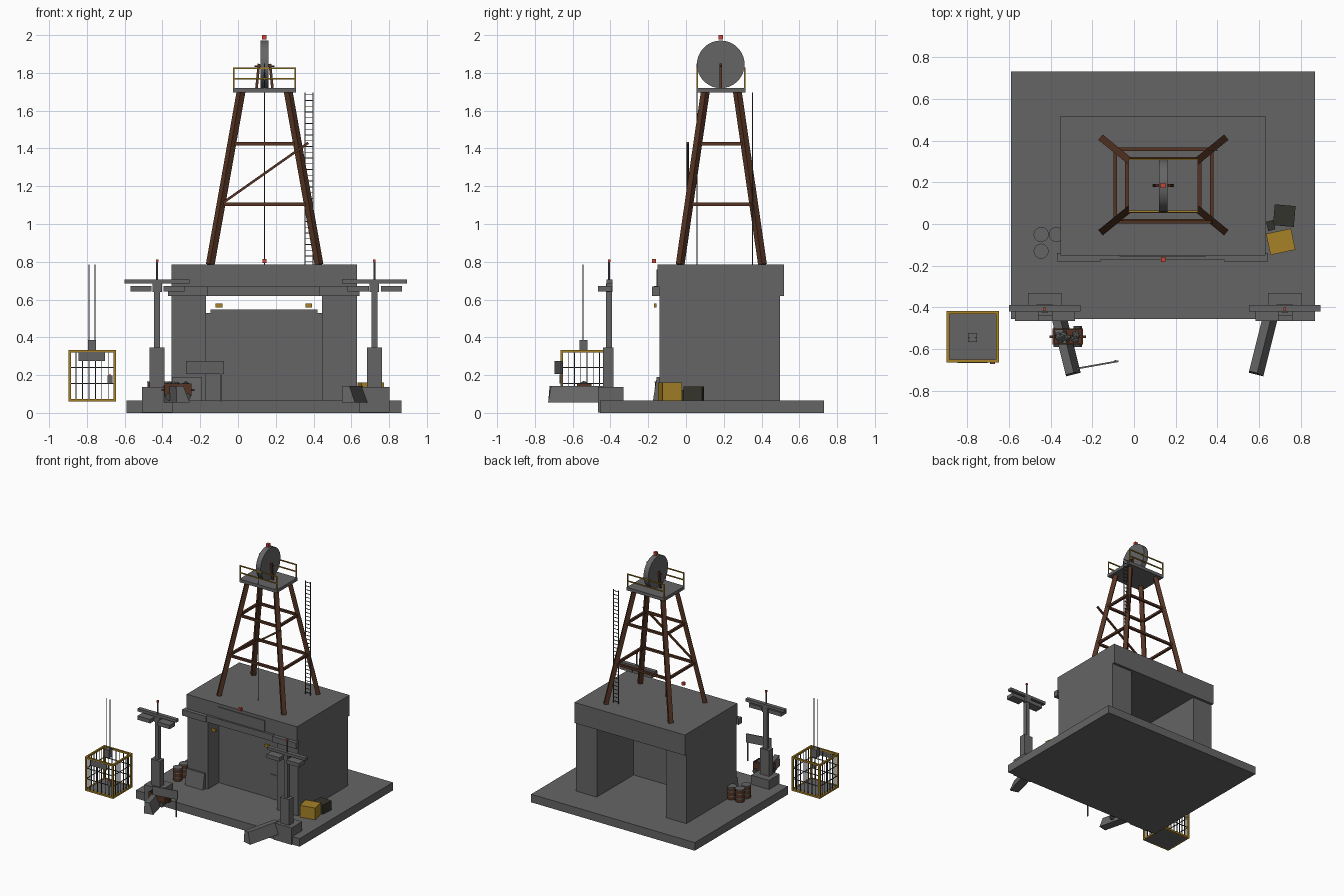
import bpy, bmesh, random
from math import radians
from mathutils import Matrix, Vector

old = bpy.data.objects.get("Cube")
if old:
    bpy.data.objects.remove(old, do_unlink=True)
random.seed(4)


def material(name, *rgb):
    m = bpy.data.materials.new(name)
    m.use_nodes = True
    m.diffuse_color = (*rgb, 1)
    m.node_tree.nodes["Principled BSDF"].inputs["Base Color"].default_value = (*rgb, 1)
    return m


CONCRETE = material("concrete grey", .13, .13, .13)
RUST = material("rust brown", .09, .034, .017)
YELLOW = material("safety yellow", .38, .22, .02)
RED = material("signal red", .6, .06, .04)
DARK = material("dark olive", .034, .034, .025)
STEEL = material("dark steel", .06, .06, .06)


class Part:
    """Collects primitives into one named mesh."""
    def __init__(self, name, mat):
        self.name, self.mat, self.bm = name, mat, bmesh.new()

    def box(self, x0, x1, y0, y1, z0, z1, turn=0):
        c = Vector((x0 + x1, y0 + y1, z0 + z1)) / 2
        m = (Matrix.Translation(c) @ Matrix.Rotation(radians(turn), 4, 'Z')
             @ Matrix.Diagonal((x1 - x0, y1 - y0, z1 - z0, 1)))
        return bmesh.ops.create_cube(self.bm, size=1, matrix=m)["verts"]

    def beam(self, a, b, w):
        a, b = Vector(a), Vector(b)
        d = b - a
        m = (Matrix.Translation((a + b) / 2) @ d.to_track_quat('Z', 'Y').to_matrix().to_4x4()
             @ Matrix.Diagonal((w, w, d.length, 1)))
        bmesh.ops.create_cube(self.bm, size=1, matrix=m)

    def rod(self, a, b, r, sides=8):
        a, b = Vector(a), Vector(b)
        d = b - a
        m = Matrix.Translation((a + b) / 2) @ d.to_track_quat('Z', 'Y').to_matrix().to_4x4()
        bmesh.ops.create_cone(self.bm, cap_ends=True, segments=sides, radius1=r,
                              radius2=r, depth=d.length, matrix=m)

    def done(self, smooth=False):
        me = bpy.data.meshes.new(self.name)
        self.bm.to_mesh(me)
        self.bm.free()
        me.materials.append(self.mat)
        ob = bpy.data.objects.new(self.name, me)
        bpy.context.collection.objects.link(ob)
        if smooth:
            bpy.ops.object.select_all(action='DESELECT')
            ob.select_set(True)
            bpy.context.view_layer.objects.active = ob
            bpy.ops.object.shade_smooth_by_angle(angle=radians(40))


B = .002  # footing level, just inside the ground slab

# Ground slab and building
p = Part("ground_slab", CONCRETE)
p.box(-.59, .866, -.454, .731, 0, .065)
p.done()
p = Part("building_walls", CONCRETE)
p.box(-.352, -.17, -.14, .498, B, .63)
p.box(.445, .63, -.14, .498, B, .63)
p.done()
p = Part("gate", CONCRETE)
p.box(-.172, .447, .0, .03, B, .53)
p.box(-.145, .42, .0, .03, .53, .548)
p.box(.29, .38, -.006, .0, B, .26)
p.done()
p = Part("roof_block", CONCRETE)
p.box(-.352, .63, -.15, .518, .62, .785)
p.done()
p = Part("lintel", CONCRETE)
p.box(-.07, .345, -.156, -.14, .672, .76)
p.box(-.16, .43, -.17, -.14, .62, .672)
for a, b in ((-.37, -.16), (.43, .642)):
    p.box(a, b, -.18, -.14, .62, .668)
p.done()
p = Part("console", CONCRETE)
for q in p.box(-.35, -.19, -.185, -.1, B, .19):
    if q.co.z > .1 and q.co.y < -.15:
        q.co.y += .03
p.done()
p = Part("gate_lamps", YELLOW)
for x in (-.1, .375):
    p.box(x - .018, x + .018, -.17, -.155, .558, .58)
p.done()


# Tower: tapering legs, ring braces and one diagonal
def leg(sx, sy, z):
    t = (z - .785) / (1.7 - .785)
    return Vector((.141 + sx * (.288 - .163 * t), .187 + sy * (.218 - .133 * t), z))


corners = ((-1, -1), (1, -1), (1, 1), (-1, 1))
p = Part("tower_legs", RUST)
for c in corners:
    p.beam(leg(*c, .785), leg(*c, 1.7), .033)
p.done()
p = Part("tower_braces", RUST)
for z in (1.105, 1.425):
    for i in range(4):
        p.beam(leg(*corners[i], z), leg(*corners[i - 1], z), .018)
p.beam((-.08, .01, 1.112), (.372, .01, 1.43), .013)
p.done()

# Platform and its two guard rails
p = Part("tower_platform", CONCRETE)
p.box(-.027, .307, .055, .315, 1.695, 1.72)
p.done()
p = Part("platform_rails", YELLOW)
for y in (.06, .31):
    for x in (-.023, .303):
        p.beam((x, y, 1.72), (x, y, 1.828), .008)
    for z in (1.77, 1.825):
        p.beam((-.027, y, z), (.307, y, z), .008)
p.done()

# Winding wheel, supports, cable, ladder
p = Part("winding_wheel", CONCRETE)
p.rod((.119, .184, 1.845), (.161, .184, 1.845), .126, 40)
p.done(True)
p = Part("wheel_supports", RUST)
for s in (-1, 1):
    p.beam((.14 + s * .042, .184, 1.72), (.14 + s * .029, .184, 1.848), .014)
p.rod((.088, .184, 1.835), (.192, .184, 1.835), .005)
p.done()
p = Part("hoist_cable", STEEL)
p.rod((.14, .058, .785), (.14, .058, 1.85), .002, 6)
p.done()
p = Part("ladder", STEEL)
for x in (.354, .398):
    p.beam((x, .353, .785), (x, .353, 1.695), .005)
for i in range(30):
    z = .8 + i * .0305
    p.beam((.354, .353, z), (.398, .353, z), .004)
p.done()

# Light pylons, each with an angled buttress sloped along one side
for side, x, s in (("right", -.428, 1), ("left", .722, -1)):
    p = Part(side + "_pylon", CONCRETE)
    p.box(x - .08, x + .08, -.465, -.33, B, .138)
    p.box(x - .04, x + .04, -.44, -.385, .138, .345)
    p.box(x - .016, x + .016, -.423, -.392, .345, .685)
    p.box(x - .172, x + .172, -.42, -.388, .684, .706)
    p.box(x - .025, x + .025, -.42, -.388, .64, .684)
    for d in (-.085, .09):
        p.box(x + d - .056, x + d + .056, -.465, -.395, .642, .673)
    p.rod((x, -.407, .7), (x, -.407, .8), .005)
    p.done()
    p = Part(side + "_buttress", CONCRETE)
    v = p.box(-.036, .036, -.3, 0, .055, .142)
    for q in v:
        if q.co.z > .1:
            q.co.x = min(q.co.x, .004)
            if q.co.y < -.1:
                q.co.y += .008
    bmesh.ops.transform(p.bm, verts=v, matrix=Matrix.Translation((x + s * .065, -.43, 0))
                        @ Matrix.Rotation(s * radians(14), 4, 'Z'))
    p.done()

p = Part("signal_lights", RED)
for x, y, z, r in ((-.428, -.407, .805, .007), (.722, -.407, .805, .007),
                   (.14, -.17, .805, .011), (.14, .185, 1.988, .012),
                   (-.677, -.666, .199, .005)):
    p.box(x - r, x + r, y - r, y + r, z - r, z + r)
p.done()

# Hanging cage
X0, X1, Y0, Y1, Z0, Z1 = -.891, -.653, -.657, -.424, .067, .326
p = Part("cage_frame", YELLOW)
for x in (X0, X1):
    for y in (Y0, Y1):
        p.beam((x, y, Z0 - .007), (x, y, Z1 + .007), .014)
for z in (Z0, Z1):
    for y in (Y0, Y1):
        p.beam((X0, y, z), (X1, y, z), .014)
    for x in (X0, X1):
        p.beam((x, Y0, z), (x, Y1, z), .014)
p.done()
p = Part("cage_bars", STEEL)
for i in range(1, 7):
    t = i / 7
    x, y = X0 + t * (X1 - X0), Y0 + t * (Y1 - Y0)
    for yy in (Y0, Y1):
        p.beam((x, yy, Z0), (x, yy, Z1), .004)
    for xx in (X0, X1):
        p.beam((xx, y, Z0), (xx, y, Z1), .004)
for z in (.155, .24):
    for y in (Y0, Y1):
        p.beam((X0, y, z), (X1, y, z), .005)
    for x in (X0, X1):
        p.beam((x, Y0, z), (x, Y1, z), .005)
p.done()
p = Part("cage_floor", CONCRETE)
p.box(X0, X1, Y0, Y1, .06, .072)
p.done()
p = Part("cage_plate_and_control_box", CONCRETE)
p.box(-.845, -.703, -.665, -.657, .275, .322)
p.box(-.69, -.665, -.67, -.65, .155, .198)
p.done()
p = Part("cage_hanger", CONCRETE)
p.box(-.795, -.752, -.565, -.522, .32, .385)
p.done()
p = Part("cage_ropes", STEEL)
for x in (-.79, -.758):
    p.rod((x, -.545, .38), (x, -.545, .785), .003, 6)
p.done()

# Ore cart with rubble
p = Part("ore_cart", RUST)
for y in (-.578, -.508):
    p.box(-.39, -.245, y, y + .008, .09, .155)
for x in (-.39, -.253):
    p.box(x, x + .008, -.578, -.5, .09, .155)
p.box(-.39, -.245, -.578, -.5, .09, .105)
p.box(-.405, -.23, -.545, -.533, .115, .127)
p.done()
p = Part("cart_wheels", STEEL)
for x in (-.365, -.27):
    for y in (-.59, -.5):
        p.rod((x, y, .085), (x, y + .012, .085), .02, 12)
p.done()
p = Part("rubble", CONCRETE)
for i in range(14):
    m = Matrix.Translation((-.318 + random.uniform(-.05, .05), -.539 + random.uniform(-.022, .022),
                            random.uniform(.135, .152)))
    bmesh.ops.create_icosphere(p.bm, subdivisions=1, radius=random.uniform(.012, .02), matrix=m)
p.done()

# Sign, barrels, crates
p = Part("sign", CONCRETE)
p.box(-.277, -.073, -.679, -.671, .205, .275, 10)
p.beam((-.09, -.655, .06), (-.09, -.655, .24), .008)
p.done()
body, bands = Part("barrels", RUST), Part("barrel_bands", CONCRETE)
for x, y in ((-.445, -.05), (-.445, -.13), (-.372, -.05)):
    body.rod((x, y, B), (x, y, .163), .034, 20)
    for z in (.092, .128, .16):
        bands.rod((x, y, z), (x, y, z + .007), .036, 20)
body.done(True)
bands.done(True)
p = Part("yellow_crate", YELLOW)
p.box(.642, .764, -.137, -.033, B, .16, 12)
p.done()
p = Part("dark_crates", DARK)
p.box(.67, .77, -.01, .09, B, .14, -5)
p.box(.637, .672, -.03, .015, B, .12, 15)
p.done()
